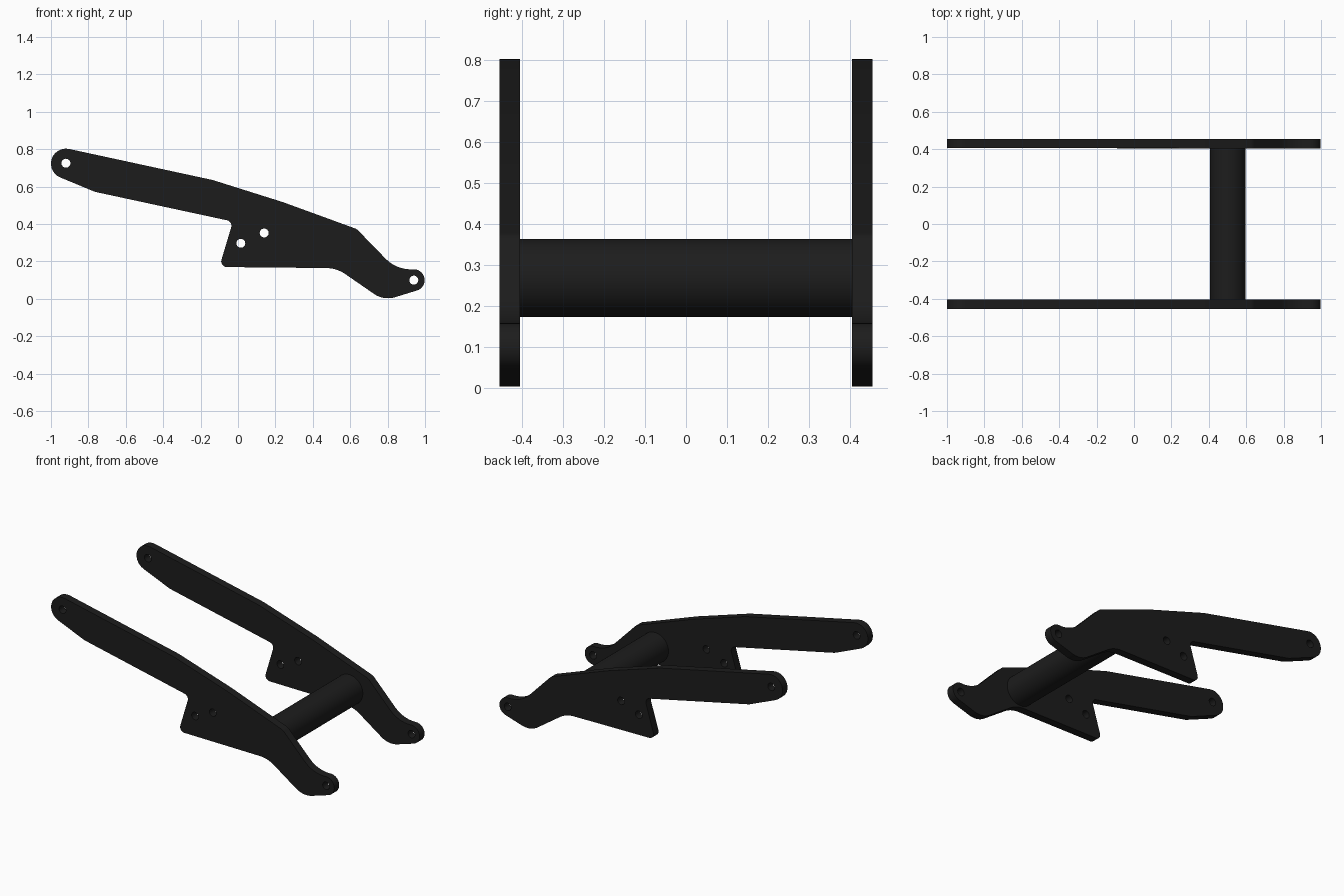
import bpy
import math
from mathutils import Vector, Matrix

if "Cube" in bpy.data.objects:
    bpy.data.objects.remove(bpy.data.objects["Cube"])

black = bpy.data.materials.new("black_paint")
black.diffuse_color = (0.012, 0.012, 0.012, 1)
black.use_nodes = True
black.node_tree.nodes["Principled BSDF"].inputs["Base Color"].default_value = black.diffuse_color


def arc(cx, cz, r, a0, a1, n=14):
    """Points on an arc, angles in degrees."""
    angles = [math.radians(a0 + (a1 - a0) * i / n) for i in range(n + 1)]
    return [Vector((cx + r * math.cos(a), cz + r * math.sin(a))) for a in angles]


def fillet(prev, corner, nxt, r, n=8):
    """Round one corner between two straight edges."""
    p, c, q = Vector(prev), Vector(corner), Vector(nxt)
    u, v = (p - c).normalized(), (q - c).normalized()
    half = u.angle(v) / 2
    centre = c + (u + v).normalized() * (r / math.sin(half))
    a = c + u * (r / math.tan(half)) - centre
    b = c + v * (r / math.tan(half)) - centre
    return [centre + a.lerp(b, i / n).normalized() * r for i in range(n + 1)]


# Side plate outline (x, z), counter-clockwise from the upper left eye
outline = arc(-0.92, 0.723, 0.08, 78, 246)
outline += fillet(outline[-1], (-0.765, 0.572), (-0.027, 0.413), 0.08)
outline += fillet((-0.765, 0.572), (-0.027, 0.413), (-0.1, 0.17), 0.03)
outline += fillet((-0.027, 0.413), (-0.1, 0.17), (0.517, 0.165), 0.03)
outline += fillet((-0.1, 0.17), (0.525, 0.164), (0.722, 0.036), 0.18)
outline += arc(0.802, 0.135, 0.132, 238, 286)
outline += arc(0.94, 0.1, 0.058, 286, 450)
outline += fillet((0.94, 0.158), (0.848, 0.155), (0.635, 0.37), 0.19)
outline += fillet((0.848, 0.155), (0.635, 0.373), (0.24, 0.517), 0.05)
outline += [Vector((0.24, 0.517)), Vector((-0.135, 0.635))]

holes = [(-0.92, 0.725), (0.015, 0.297), (0.14, 0.352), (0.94, 0.1)]
loops = [outline] + [arc(x, z, 0.024, 0, 345, 23) for x, z in holes]


def side_plate(name, y):
    curve = bpy.data.curves.new(name, 'CURVE')
    curve.dimensions = '2D'
    curve.fill_mode = 'BOTH'
    curve.extrude = 0.025
    for pts in loops:
        s = curve.splines.new('POLY')
        s.points.add(len(pts) - 1)
        for sp, p in zip(s.points, pts):
            sp.co = (p.x, p.y, 0, 1)
        s.use_cyclic_u = True
    ob = bpy.data.objects.new(name, curve)
    bpy.context.collection.objects.link(ob)
    bpy.ops.object.select_all(action='DESELECT')
    ob.select_set(True)
    bpy.context.view_layer.objects.active = ob
    bpy.ops.object.convert(target='MESH')
    ob = bpy.context.object
    ob.data.transform(Matrix.Translation((0, y, 0)) @ Matrix.Rotation(math.pi / 2, 4, 'X'))
    ob.data.materials.clear()
    ob.data.materials.append(black)
    bpy.ops.object.shade_smooth_by_angle(angle=math.radians(25))


# Two matching plates
side_plate("front_side_plate", -0.43)
side_plate("back_side_plate", 0.43)

# Round cross tube joining the plates
bpy.ops.mesh.primitive_cylinder_add(vertices=64, radius=0.095, depth=0.812,
                                    location=(0.502, 0, 0.268),
                                    rotation=(math.pi / 2, 0, 0))
tube = bpy.context.object
tube.name = "cross_tube"
tube.data.materials.append(black)
bpy.ops.object.shade_smooth_by_angle(angle=math.radians(30))
